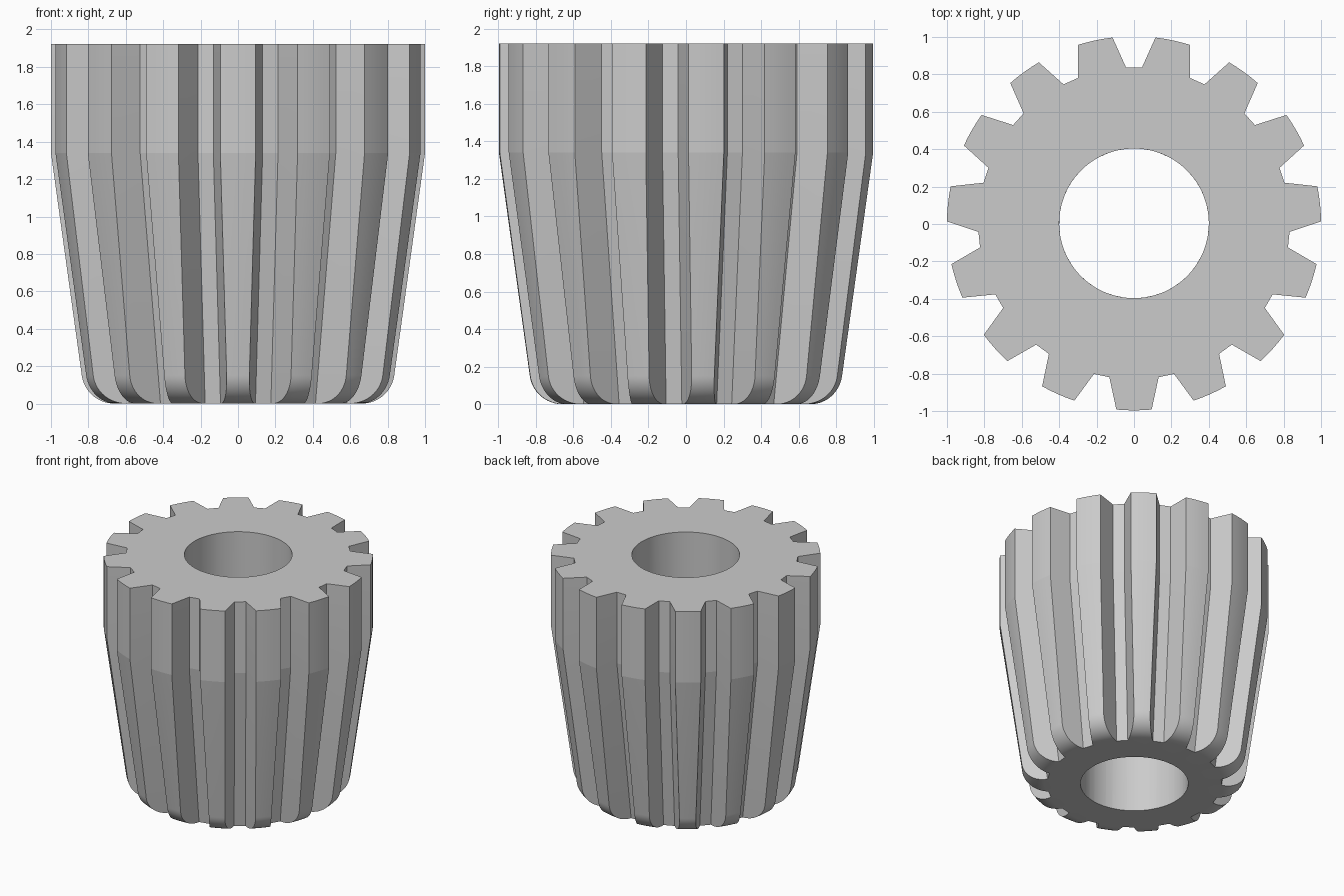
import bpy
import bmesh
from math import sin, cos, atan, atan2, asin, pi, radians

cube = bpy.data.objects.get("Cube")
if cube:
    bpy.data.objects.remove(cube, do_unlink=True)

TEETH = 15
HEIGHT, SHOULDER = 1.922, 1.34
TOP_R, FOOT_R, HOLE_R = 1.0, 0.815, 0.4
DEPTH, FLOOR_HALF, FLARE = 0.168, 0.042, 0.45
FILLET, FILLET_STEPS, ARC_STEPS = 0.175, 16, 4
Y_SHIFT = 0.0035
SLOPE = (TOP_R - FOOT_R) / SHOULDER


def wall_radius(z):
    """Tip radius of the taper before the foot is rounded."""
    return min(TOP_R, FOOT_R + SLOPE * z)


def outline(r, z):
    """Toothed cross-section: a flat-bottomed flared groove, then a tooth arc."""
    floor = wall_radius(z) - DEPTH
    half = FLOOR_HALF + FLARE * (r - floor)
    for _ in range(4):  # settle the groove mouth onto the tip circle
        half = FLOOR_HALF + FLARE * (r * cos(asin(half / r)) - floor)
    mouth, step = asin(half / r), 2 * pi / TEETH
    points = []
    for i in range(TEETH):
        mid = pi / 2 + i * step
        base = atan2(FLOOR_HALF, floor)
        base_r = floor / cos(base)
        points += [(base_r, mid - base), (base_r, mid + base)]
        for k in range(ARC_STEPS + 1):
            points.append((r, mid + mouth + (step - 2 * mouth) * k / ARC_STEPS))
    return [(q * cos(a), q * sin(a) + Y_SHIFT, z) for q, a in points]


def hole_ring(z):
    """Bore circle, matched point for point to the toothed outline."""
    ring = []
    for x, y, _ in outline(wall_radius(z) if z else foot_r, z):
        a = atan2(y - Y_SHIFT, x)
        ring.append((HOLE_R * cos(a), HOLE_R * sin(a) + Y_SHIFT, z))
    return ring


# Side profile: rounded foot, taper, straight upper wall
tilt = atan(SLOPE)
foot_r = FOOT_R + SLOPE * FILLET - FILLET / cos(tilt)
profile = []
for k in range(FILLET_STEPS + 1):
    t = pi / 2 + (tilt - pi / 2) * k / FILLET_STEPS
    profile.append((foot_r + FILLET * cos(t), FILLET * (1 - sin(t))))
profile += [(TOP_R, SHOULDER), (TOP_R, HEIGHT)]

# Loft a closed loop of rings: outside, top face, bore, bottom face
rings = [outline(r, z) for r, z in profile] + [hole_ring(HEIGHT), hole_ring(0)]
bm = bmesh.new()
loops = [[bm.verts.new(p) for p in ring] for ring in rings]
for i, low in enumerate(loops):
    high = loops[(i + 1) % len(loops)]
    for j in range(len(low)):
        n = (j + 1) % len(low)
        bm.faces.new((low[j], low[n], high[n], high[j]))
bmesh.ops.recalc_face_normals(bm, faces=bm.faces)

mesh = bpy.data.meshes.new("fluted_body")
bm.to_mesh(mesh)
bm.free()
body = bpy.data.objects.new("fluted_body", mesh)
bpy.context.collection.objects.link(body)

# Plain grey finish
grey = bpy.data.materials.new("light_grey")
grey.use_nodes = True
colour = (0.6, 0.6, 0.6, 1)
grey.diffuse_color = colour
grey.node_tree.nodes["Principled BSDF"].inputs["Base Color"].default_value = colour
mesh.materials.append(grey)

# Smooth the bore, fillet and tooth tips; keep every other edge crisp
bpy.ops.object.select_all(action='DESELECT')
body.select_set(True)
bpy.context.view_layer.objects.active = body
bpy.ops.object.shade_smooth_by_angle(angle=radians(7))
